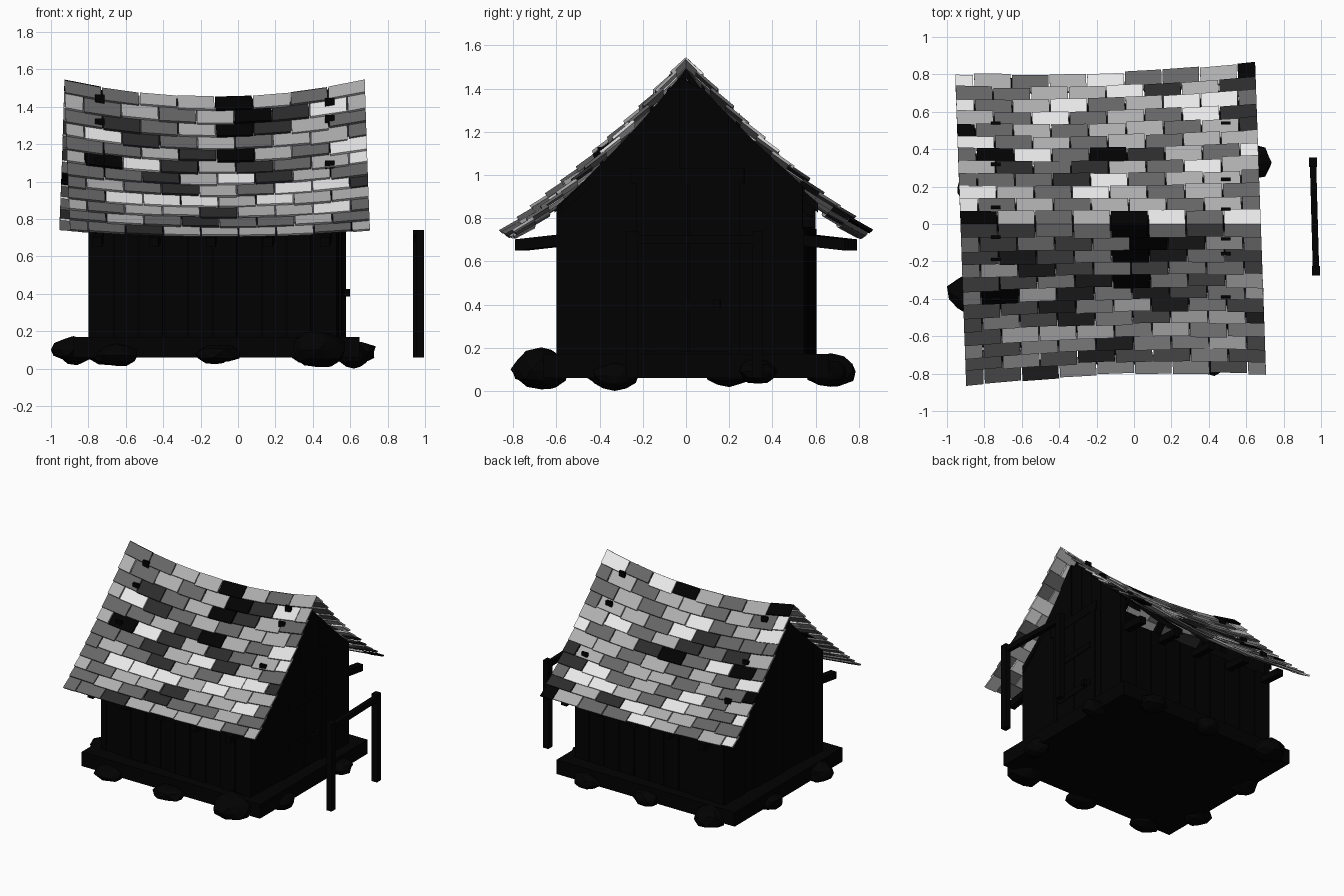
import bpy, bmesh, random
from mathutils import Matrix, Vector

random.seed(4)
if "Cube" in bpy.data.objects:
    bpy.data.objects.remove(bpy.data.objects["Cube"])


def material(name, grey):
    m = bpy.data.materials.new(name)
    m.use_nodes = True
    col = (grey, grey, grey, 1)
    m.diffuse_color = col
    node = m.node_tree.nodes["Principled BSDF"]
    node.inputs["Base Color"].default_value = col
    node.inputs["Roughness"].default_value = 0.9
    return m


WOOD = material("charred wood", 0.0004)
STONE = material("dark stone", 0.0006)
TILES = {"W": material("pale slate", 0.82), "L": material("light slate", 0.42),
         "M": material("mid slate", 0.13), "D": material("dark slate", 0.024),
         "K": material("black slate", 0.0005)}

# The walls stand slightly twisted on the platform
TWIST = (Matrix.Translation((-0.11, 0, 0)) @ Matrix.Rotation(-0.045, 4, "Z")
         @ Matrix.Translation((0.11, 0, 0)))


class Part:
    """Collects boxes into one mesh object."""

    def __init__(self, name, mats):
        self.name, self.mats, self.bm = name, mats, bmesh.new()

    def hexa(self, low, high, index=0):
        a = [self.bm.verts.new(p) for p in low]
        b = [self.bm.verts.new(p) for p in high]
        faces = [a[::-1], b] + [(a[i], a[(i + 1) % 4], b[(i + 1) % 4], b[i]) for i in range(4)]
        for f in faces:
            self.bm.faces.new(f).material_index = index

    def box(self, x0, x1, y0, y1, z0, z1):
        ring = [(x0, y0), (x1, y0), (x1, y1), (x0, y1)]
        self.hexa([(x, y, z0) for x, y in ring], [(x, y, z1) for x, y in ring])

    def done(self, twisted=False):
        if twisted:
            self.bm.transform(TWIST)
        bmesh.ops.recalc_face_normals(self.bm, faces=self.bm.faces)
        me = bpy.data.meshes.new(self.name)
        self.bm.to_mesh(me)
        self.bm.free()
        for m in self.mats:
            me.materials.append(m)
        ob = bpy.data.objects.new(self.name, me)
        bpy.context.collection.objects.link(ob)


# Sagging roof surface: u runs along the ridge, v from ridge to eave, s is the side
MID = -0.125


def reach(u, s):
    return 0.80 + 0.03 * u * s + 0.028 * u * u


def roof(u, v, s, h=0.0):
    z = (1.46 + 0.09 * u * u) * (1 - v) + (0.708 + 0.035 * u * u) * v - 0.17 * v * (1 - v)
    y = s * v * reach(u, s)
    p = Vector((MID + u * 0.806 - 0.035 * y, y, z))
    return p + h * Vector((0, 0.66 * s * min(1, v * 12), 0.75))


def roof_z(x, y):
    u, s = (x + 0.035 * y - MID) / 0.806, (1 if y > 0 else -1)
    return roof(u, abs(y) / reach(u, s), s).z


# Roof tiles, one letter per tile, rows from ridge to eave
FRONT = ["MMLLKLML", "LMLMLKDWL", "MDMLKDLM", "LWDMLMLLM", "MMLDKLMW", "LKWDLDMLW",
         "MMDLWDLM", "MLMDLMWWD", "MWWWLWLL", "LMLLDLLWM", "MLMDMMLM", "MMDLLLLML"]
BACK = ["KLMLKWMW", "WMLMLLMLM", "WLMWLMLM", "MMMDWMLLM", "LDMDLMWL", "MKWMKDLMW",
        "WMLMLMLL", "KMLMLLMLD", "LMWMLMWD", "WMLWMLWWM", "MMLLWDLD", "WLMLWMMLK"]
for name, rows, s in (("front_roof_tiles", FRONT, -1), ("back_roof_tiles", BACK, 1)):
    part = Part(name, list(TILES.values()))
    for r, row in enumerate(rows):
        shift = 0.5 * (len(row) - 8)
        for c, key in enumerate(row):
            u0 = max(-1, (c - shift) / 4 - 1) + 0.004
            u1 = min(1, (c + 1 - shift) / 4 - 1) - 0.004
            va = max(0, (r - 0.25) / 12)
            vb = (r + 1) / 12 + random.uniform(-0.006, 0.006)
            lift = random.uniform(-0.003, 0.004)
            ring = [(u0, va, -0.008), (u1, va, -0.008), (u1, vb, 0.008), (u0, vb, 0.008)]
            part.hexa([roof(u, v, s, h + lift - 0.013) for u, v, h in ring],
                      [roof(u, v, s, h + lift) for u, v, h in ring], list(TILES).index(key))
    part.done()

# Wooden pegs poking through the roof
pegs = Part("roof_pegs", [WOOD])
for x, ys in ((-0.74, (0.54, 0.32, 0.09, -0.07, -0.19, -0.4)),
              (0.49, (0.54, 0.24, 0.08, -0.08, -0.16, -0.39))):
    for y in ys:
        z = roof_z(x, y)
        pegs.box(x - 0.025, x + 0.025, y - 0.009, y + 0.009, z - 0.07, z + 0.03)
pegs.done()

# Platform
base = Part("platform", [WOOD])
base.box(-0.88, 0.65, -0.66, 0.66, 0.06, 0.17)
base.done()

# Side walls of upright planks
X0, X1, YW = -0.77, 0.55, 0.57
for name, s in (("front_wall", -1), ("back_wall", 1)):
    part = Part(name, [WOOD])
    step = (X1 - X0) / 10
    for i in range(10):
        x = X0 + i * step
        out = s * (YW + random.uniform(-0.006, 0.008))
        part.box(x + 0.003, x + step - 0.003, *sorted((out, s * 0.53)), 0.16, 0.75)
    part.box(X0 + 0.01, X1 - 0.01, *sorted((s * 0.49, s * 0.555)), 0.16, 0.76)
    part.done(twisted=True)

# Gable walls, each plank cut to the roof slope
for name, face, inner in (("door_gable", X1, X1 - 0.04), ("plain_gable", X0, X0 + 0.04)):
    part = Part(name, [WOOD])
    step = YW / 5
    for i in range(-5, 5):
        y0, y1 = i * step, (i + 1) * step
        out = face + random.uniform(-0.004, 0.008) * (1 if face > inner else -1)
        ring = [(out, y0), (inner, y0), (inner, y1), (out, y1)]
        tops = []
        for x, y in ring:
            p = TWIST @ Vector((x, y, 0))
            tops.append((x, y, roof_z(p.x, p.y) - 0.035))
        part.hexa([(x, y, 0.16) for x, y in ring], tops)
    part.done(twisted=True)

# Rafters under the roof
rafters = Part("rafters", [WOOD])
for x in (-0.74, -0.32, 0.09, 0.5):
    u = (x - MID) / 0.806
    for s in (-1, 1):
        for k in range(5):
            ends = [roof(u, v, s, -0.03) for v in (k * 0.15, (k + 1) * 0.15)]
            low, high = [], []
            for p, sides in zip(ends, ((-1, 1), (1, -1))):
                for d in sides:
                    low.append(p + Vector((d * 0.025, 0, -0.045)))
                    high.append(p + Vector((d * 0.025, 0, 0)))
            rafters.hexa(low, high)
rafters.done()

# Joists sticking out below the eaves
joists = Part("eave_joists", [WOOD])
for i in range(5):
    x = -0.72 + i * 0.305
    for s in (-1, 1):
        ring = [(x - 0.025, 0.45, 0.685), (x + 0.025, 0.45, 0.685),
                (x + 0.025, 0.765, 0.65), (x - 0.025, 0.765, 0.65)]
        joists.hexa([(a, s * y, z) for a, y, z in ring],
                    [(a, s * y, z + 0.052) for a, y, z in ring])
joists.done(twisted=True)

# Door with frame, ledges and handle
door = Part("door", [WOOD])
for i in range(2):
    door.box(X1 - 0.01, X1 + 0.01, -0.16 + i * 0.205, 0.04 + i * 0.205, 0.18, 0.96)
for z in (0.4, 0.7):
    door.box(X1, X1 + 0.016, -0.14, 0.23, z - 0.025, z + 0.025)
for y in (-0.18, 0.26):
    door.box(X1 - 0.01, X1 + 0.014, y - 0.02, y + 0.02, 0.17, 0.97)
door.box(X1 - 0.01, X1 + 0.014, -0.23, 0.3, 0.96, 1.03)
door.box(X1, X1 + 0.04, 0.16, 0.19, 0.385, 0.425)
door.done(twisted=True)

# Free-standing handrail
rail = Part("handrail", [WOOD])
for x, y in ((0.957, 0.33), (0.973, -0.25)):
    rail.box(x - 0.022, x + 0.022, y - 0.025, y + 0.025, 0.06, 0.74)
rail.hexa([(0.94, 0.33, 0.68), (0.974, 0.33, 0.68), (0.99, -0.25, 0.68), (0.956, -0.25, 0.68)],
          [(0.94, 0.33, 0.72), (0.974, 0.33, 0.72), (0.99, -0.25, 0.72), (0.956, -0.25, 0.72)])
rail.done()

# Rough foundation stones: x, y, z, half length, half depth, half height
STONES = [(-0.88, -0.37, 0.1, 0.12, 0.11, 0.07), (-0.65, -0.66, 0.07, 0.12, 0.09, 0.06),
          (-0.1, -0.7, 0.08, 0.13, 0.1, 0.05), (0.43, -0.67, 0.1, 0.15, 0.14, 0.1),
          (0.64, 0.33, 0.09, 0.1, 0.09, 0.06), (0.62, -0.33, 0.07, 0.08, 0.11, 0.07),
          (0.38, 0.66, 0.08, 0.11, 0.09, 0.06), (-0.12, 0.66, 0.08, 0.1, 0.08, 0.06),
          (-0.68, 0.67, 0.09, 0.12, 0.12, 0.08), (-0.86, 0.2, 0.08, 0.09, 0.11, 0.06)]
for i, (x, y, z, a, b, c) in enumerate(STONES):
    bm = bmesh.new()
    bmesh.ops.create_icosphere(bm, subdivisions=2, radius=1)
    for v in bm.verts:
        p = v.co * random.uniform(0.86, 1.08)
        v.co = (x + p.x * a, y + p.y * b, max(0, z + p.z * c))
    me = bpy.data.meshes.new("foundation_stone")
    bm.to_mesh(me)
    bm.free()
    me.materials.append(STONE)
    ob = bpy.data.objects.new(f"foundation_stone_{i + 1}", me)
    bpy.context.collection.objects.link(ob)
